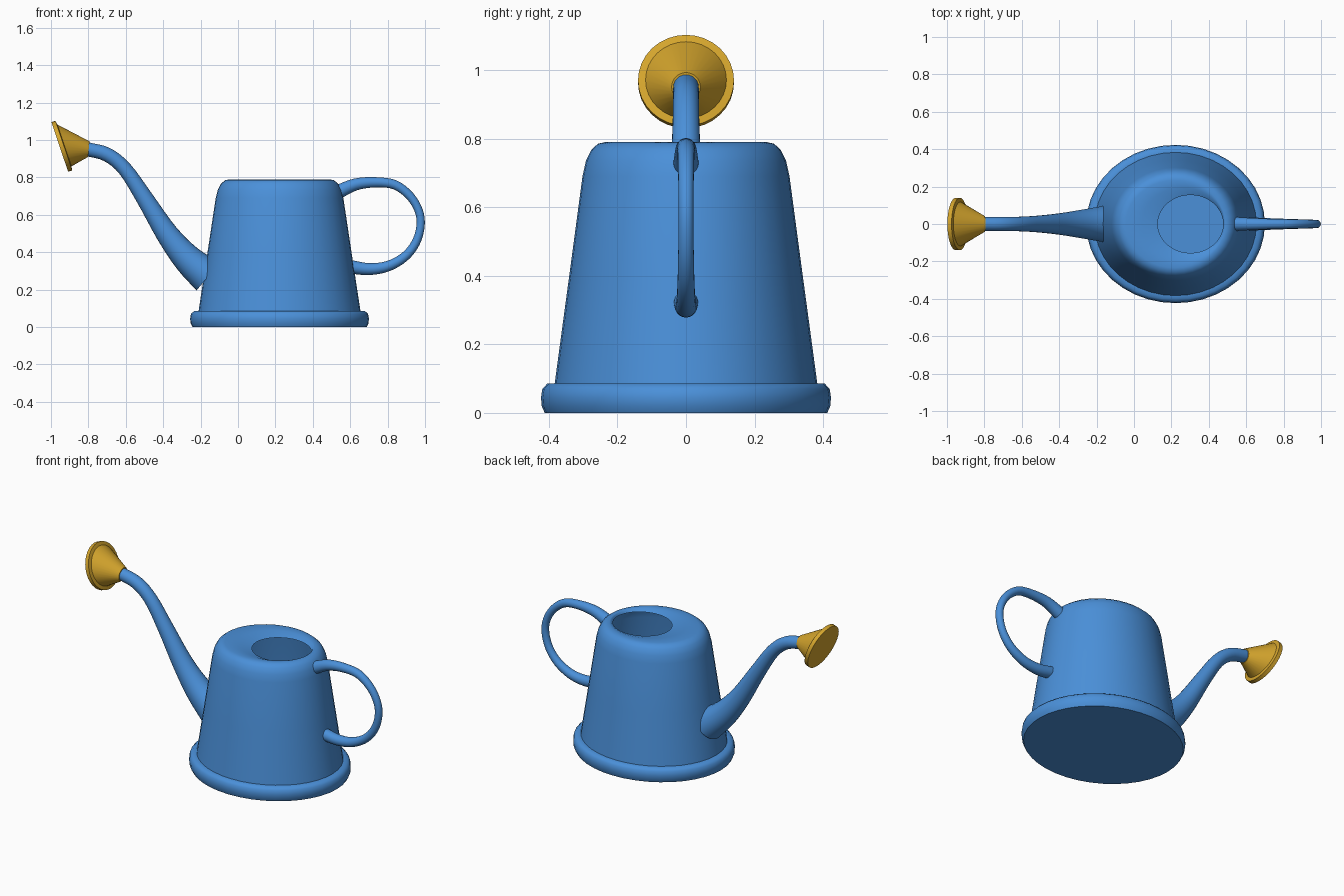
import bpy, bmesh, math
from mathutils import Vector

if "Cube" in bpy.data.objects:
    bpy.data.objects.remove(bpy.data.objects["Cube"])


def material(name, rgb):
    m = bpy.data.materials.new(name)
    m.diffuse_color = (*rgb, 1)
    m.use_nodes = True
    m.node_tree.nodes["Principled BSDF"].inputs["Base Color"].default_value = m.diffuse_color
    return m


blue = material("blue", (0.069, 0.279, 0.694))
gold = material("gold", (0.66, 0.376, 0.026))


def loft(name, rings, mat, n=32, cap_start=True, cap_end=True, angle=40):
    """Skin a list of (centre, u, v) elliptical rings."""
    bm = bmesh.new()
    loops = []
    for c, u, v in rings:
        loops.append([bm.verts.new(c + u * math.cos(2 * math.pi * i / n)
                                   + v * math.sin(2 * math.pi * i / n)) for i in range(n)])
    for a, b in zip(loops, loops[1:]):
        for i in range(n):
            j = (i + 1) % n
            bm.faces.new((a[i], a[j], b[j], b[i]))
    if cap_start:
        bm.faces.new(loops[0][::-1])
    if cap_end:
        bm.faces.new(loops[-1])
    bmesh.ops.recalc_face_normals(bm, faces=bm.faces[:])
    me = bpy.data.meshes.new(name)
    bm.to_mesh(me)
    bm.free()
    me.materials.append(mat)
    ob = bpy.data.objects.new(name, me)
    bpy.context.collection.objects.link(ob)
    bpy.ops.object.select_all(action='DESELECT')
    ob.select_set(True)
    bpy.context.view_layer.objects.active = ob
    bpy.ops.object.shade_smooth_by_angle(angle=math.radians(angle))
    return ob


def ring(x, z, r, nx, nz):
    """Circle in the xz-symmetric plane with normal (nx, 0, nz)."""
    d = Vector((nx, 0, nz)).normalized()
    return Vector((x, 0, z)), Vector((0, r, 0)), Vector((-d.z, 0, d.x)) * r


def tube(name, pts, mat, n=20, steps=4):
    """Tapered tube along a smooth path of (x, z, radius)."""
    p = [Vector(q) for q in pts]
    p = [2 * p[0] - p[1]] + p + [2 * p[-1] - p[-2]]
    path = []
    for a, b, c, d in zip(p, p[1:], p[2:], p[3:]):
        for k in range(steps):
            t = k / steps
            path.append(0.5 * (2 * b + (c - a) * t + (2 * a - 5 * b + 4 * c - d) * t * t
                               + (3 * b - a - 3 * c + d) * t ** 3))
    path.append(p[-2])
    rings = []
    for i, q in enumerate(path):
        t = path[min(i + 1, len(path) - 1)] - path[max(i - 1, 0)]
        rings.append(ring(q.x, q.y, q.z, t.x, t.y))
    return loft(name, rings, mat, n)


def oval(r, z, shift=0.0):
    return Vector((0.222 + shift, 0, z)), Vector((r * 1.13, 0, 0)), Vector((0, r, 0))


# Hollow oval body with foot rim, rounded shoulder and off-centre filling hole
body = [(0.412, 0), (0.421, 0.02), (0.423, 0.045), (0.419, 0.07), (0.405, 0.085),
        (0.383, 0.086), (0.342, 0.39), (0.302, 0.69), (0.292, 0.735), (0.276, 0.768),
        (0.257, 0.785), (0.235, 0.79), (0.195, 0.787, 0.04), (0.155, 0.772, 0.08)]
loft("body", [oval(*q) for q in body], blue, n=40, cap_end=False, angle=50)

# Tapered curved spout
tube("spout", [(-0.81, 0.952, 0.037), (-0.70, 0.922, 0.038), (-0.605, 0.845, 0.039),
               (-0.50, 0.69, 0.046), (-0.38, 0.50, 0.06), (-0.27, 0.365, 0.078),
               (-0.16, 0.27, 0.097)], blue, n=24)

# Loop handle
tube("handle", [(0.53, 0.72, 0.038), (0.63, 0.763, 0.032), (0.74, 0.774, 0.027),
                (0.84, 0.76, 0.025), (0.92, 0.70, 0.023), (0.967, 0.62, 0.022),
                (0.976, 0.54, 0.022), (0.95, 0.45, 0.023), (0.89, 0.375, 0.025),
                (0.80, 0.325, 0.028), (0.70, 0.31, 0.032), (0.60, 0.322, 0.036)], blue)

# Sprinkler rose: skewed cone with a thick flat disc
loft("rose", [ring(-0.798, 0.951, 0.042, -1, 0.1),
              ring(-0.928, 0.971, 0.118, -0.948, -0.32),
              ring(-0.931, 0.970, 0.140, -0.948, -0.32),
              ring(-0.953, 0.963, 0.140, -0.948, -0.32)], gold, n=32, angle=30)
